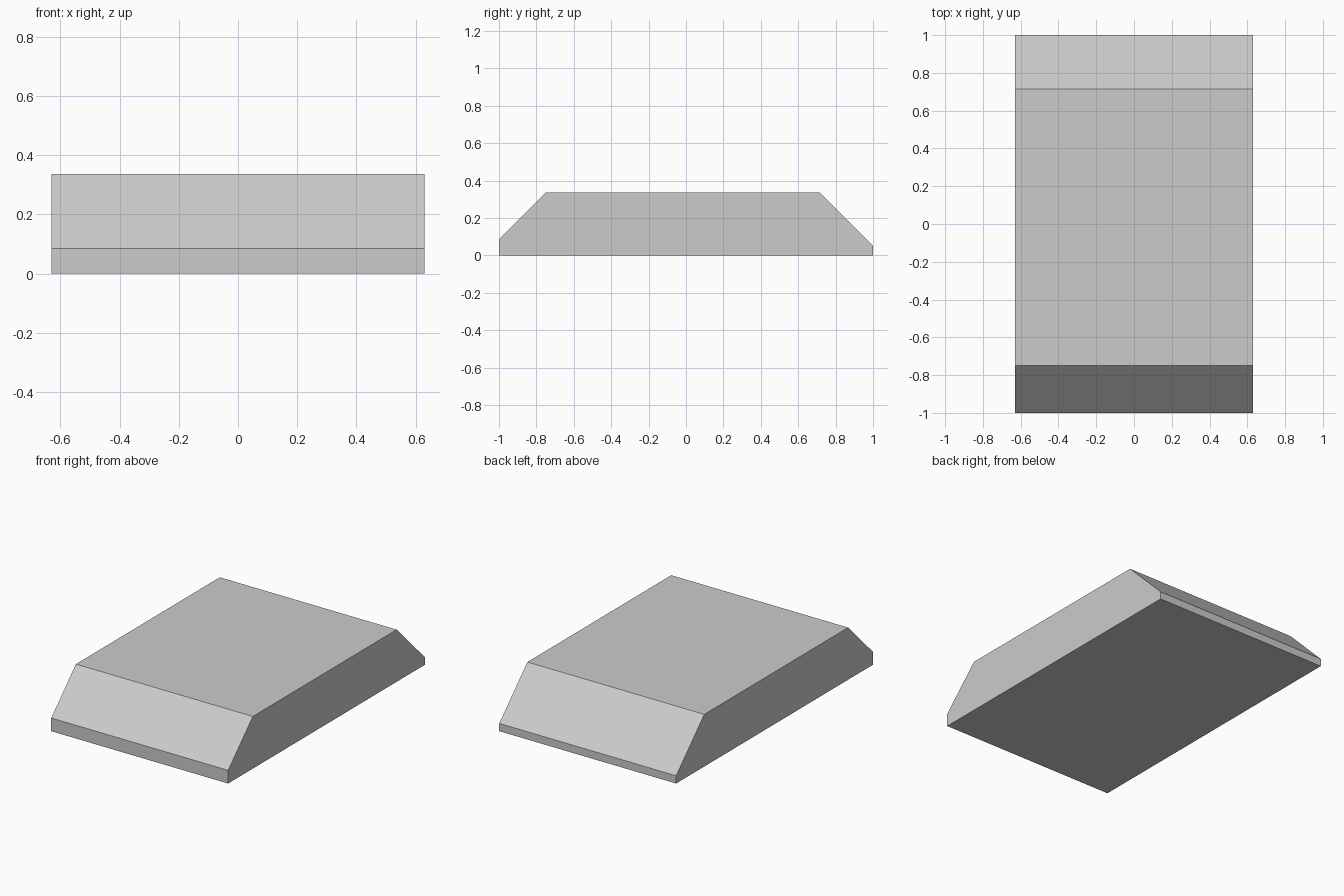
import bpy, bmesh
from mathutils import Vector

if "Cube" in bpy.data.objects:
    bpy.data.objects.remove(bpy.data.objects["Cube"])

HALF_WIDTH = 0.63
# Side profile (y, z): flat base, sloped front and back, flat top
PROFILE = [(-1, 0), (1, 0), (1, 0.05), (0.714, 0.336), (-0.749, 0.336), (-1, 0.085)]

# Extrude the profile across the width
bm = bmesh.new()
side = bm.faces.new([bm.verts.new((-HALF_WIDTH, y, z)) for y, z in PROFILE])
result = bmesh.ops.extrude_face_region(bm, geom=[side])
moved = [g for g in result["geom"] if isinstance(g, bmesh.types.BMVert)]
bmesh.ops.translate(bm, verts=moved, vec=Vector((2 * HALF_WIDTH, 0, 0)))
bmesh.ops.recalc_face_normals(bm, faces=bm.faces)

# Bevelled block
mesh = bpy.data.meshes.new("bevelled_block")
bm.to_mesh(mesh)
bm.free()
block = bpy.data.objects.new("bevelled_block", mesh)
bpy.context.collection.objects.link(block)
